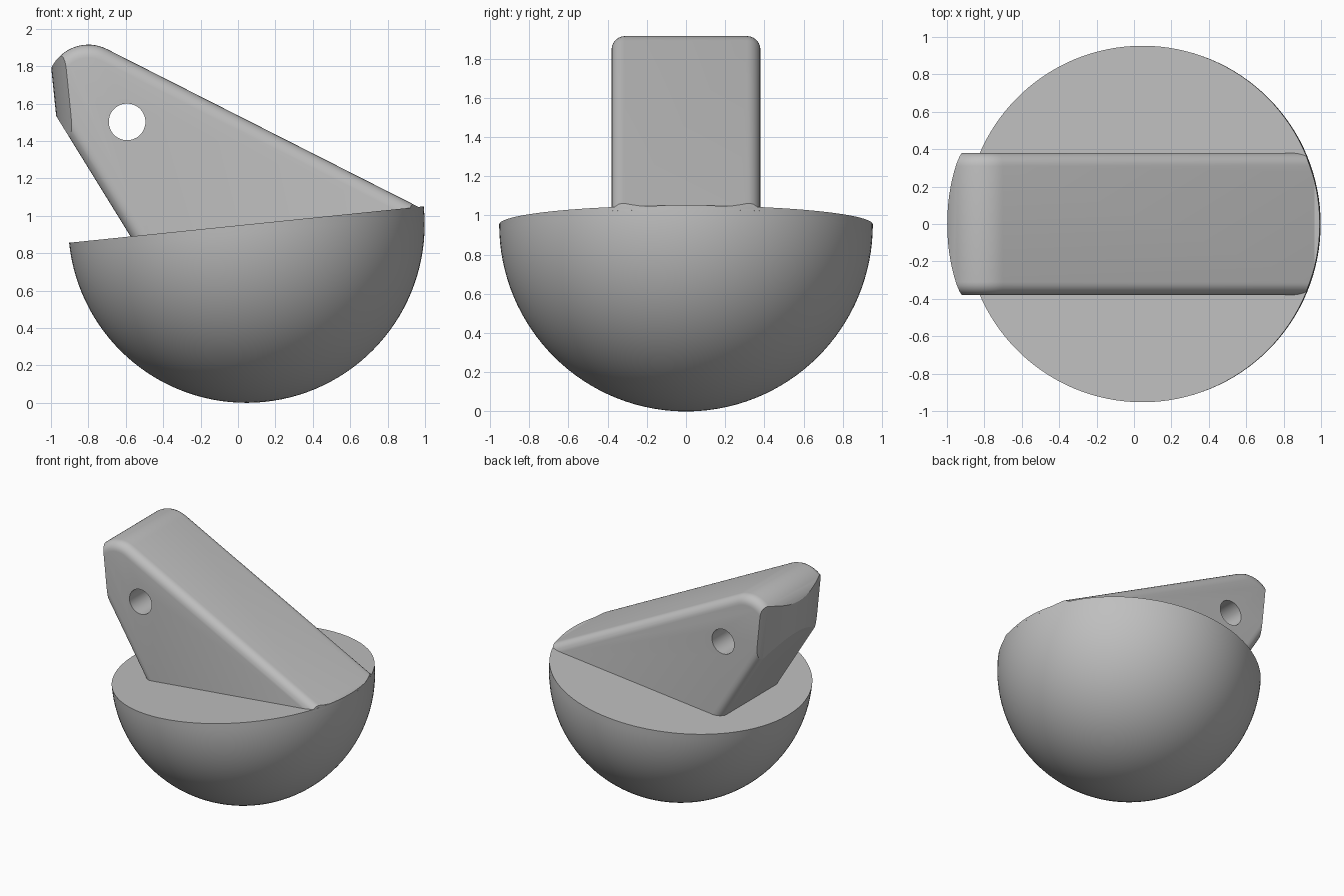
import bpy, bmesh, math
from mathutils import Matrix, Vector

if "Cube" in bpy.data.objects:
    bpy.data.objects.remove(bpy.data.objects["Cube"])

R = 0.953                       # bowl radius
TILT = math.atan(0.1026)        # tilt of the flat top
FRAME = Matrix.Translation((0.045, 0, R)) @ Matrix.Rotation(-TILT, 4, 'Y')

grey = bpy.data.materials.new("plain_grey")
grey.diffuse_color = (0.52, 0.52, 0.52, 1)
grey.use_nodes = True
grey.node_tree.nodes["Principled BSDF"].inputs["Base Color"].default_value = grey.diffuse_color


def make_object(name, bm):
    bmesh.ops.recalc_face_normals(bm, faces=bm.faces)
    mesh = bpy.data.meshes.new(name)
    bm.to_mesh(mesh)
    bm.free()
    mesh.materials.append(grey)
    obj = bpy.data.objects.new(name, mesh)
    bpy.context.collection.objects.link(obj)
    return obj


def activate(obj):
    bpy.ops.object.select_all(action='DESELECT')
    obj.select_set(True)
    bpy.context.view_layer.objects.active = obj


def cut(obj, cutter, operation):
    activate(obj)
    mod = obj.modifiers.new("cut", 'BOOLEAN')
    mod.operation, mod.solver, mod.object = operation, 'EXACT', cutter
    bpy.ops.object.modifier_apply(modifier=mod.name)
    bpy.data.objects.remove(cutter)


def cylinder(name, radius, depth, segments, matrix):
    bm = bmesh.new()
    bmesh.ops.create_cone(bm, cap_ends=True, segments=segments, radius1=radius,
                          radius2=radius, depth=depth, matrix=matrix)
    return make_object(name, bm)


# Half-sphere bowl with a tilted flat top
bm = bmesh.new()
bmesh.ops.create_uvsphere(bm, u_segments=128, v_segments=64, radius=R)
bmesh.ops.delete(bm, geom=[v for v in bm.verts if v.co.z > 0.001], context='VERTS')
bmesh.ops.contextual_create(bm, geom=[e for e in bm.edges if e.is_boundary])
bm.transform(FRAME)
bowl = make_object("half_sphere", bm)

# Side profile of the upright block: long slope, rounded crown, undercut back
slope = 0.5067
top = lambda x: 1.890 - slope * (x + 0.698)
under = lambda x: 1.53 - 1.62 * (x + 0.97)
start, end = math.pi / 2 - math.atan(slope), math.radians(155)
profile = [(1.5, 0.3), (1.5, top(1.5))]
for i in range(17):
    a = start + (end - start) * i / 16
    profile.append((-0.80 + 0.22 * math.cos(a), 1.695 + 0.22 * math.sin(a)))
profile += [(-1.06, under(-1.06)), (-0.21, under(-0.21))]

# Extrude the profile and round its long side edges
bm = bmesh.new()
face = bm.faces.new([bm.verts.new((x, -0.38, z)) for x, z in profile])
ext = bmesh.ops.extrude_face_region(bm, geom=[face])
bmesh.ops.translate(bm, vec=Vector((0, 0.76, 0)),
                    verts=[g for g in ext["geom"] if isinstance(g, bmesh.types.BMVert)])
bmesh.ops.recalc_face_normals(bm, faces=bm.faces)
rims = [e for e in bm.edges if abs(e.verts[0].co.y - e.verts[1].co.y) < 0.01]
bmesh.ops.bevel(bm, geom=rims, offset=0.07, offset_type='OFFSET', segments=6,
                profile=0.5, affect='EDGES', clamp_overlap=False)
block = make_object("upright_block", bm)

# Trim the ends to the bowl's round outline, then drill the cross hole
trim = cylinder("trim_cutter", R - 0.0003, 2.02, 128,
                FRAME @ Matrix.Translation((0, 0, 0.99)))
cut(block, trim, 'INTERSECT')
drill = cylinder("hole_cutter", 0.098, 2, 48,
                 Matrix.Translation((-0.593, 0, 1.502)) @ Matrix.Rotation(math.pi / 2, 4, 'X'))
cut(block, drill, 'DIFFERENCE')

# Smooth the curved surfaces, keep the cut edges crisp
for obj in (bowl, block):
    activate(obj)
    bpy.ops.object.shade_smooth_by_angle(angle=math.radians(25))
